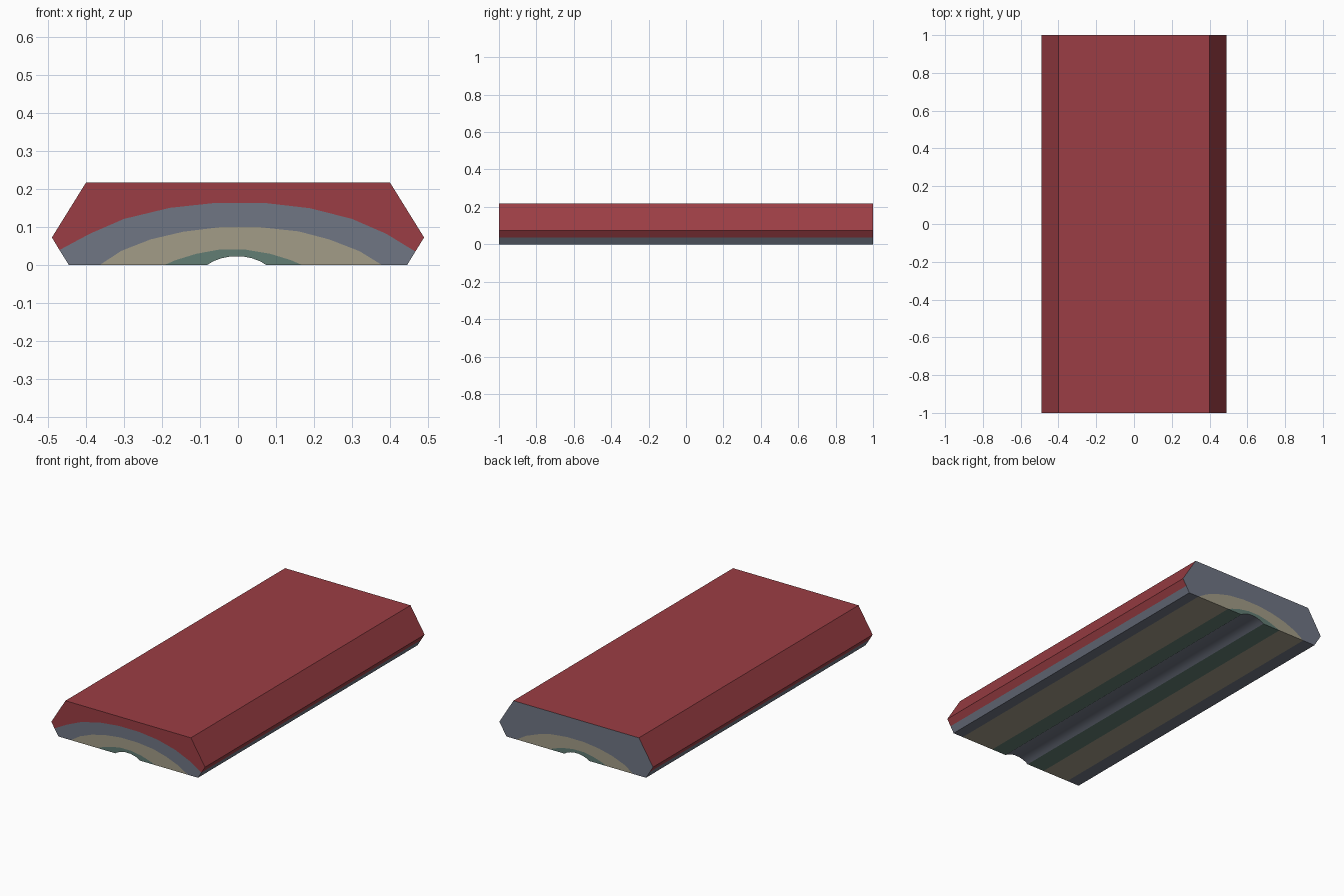
import bpy, bmesh

if "Cube" in bpy.data.objects:
    bpy.data.objects.remove(bpy.data.objects["Cube"])

HALF = 1.0  # half length along y


def material(name, rgb):
    m = bpy.data.materials.new(name)
    m.diffuse_color = (*rgb, 1)
    m.use_nodes = True
    m.node_tree.nodes["Principled BSDF"].inputs["Base Color"].default_value = m.diffuse_color
    return m


RED, GREY, TAN, GREEN = range(4)
mats = [material("red", (0.33, 0.048, 0.058)),
        material("slate_grey", (0.162, 0.181, 0.231)),
        material("tan", (0.36, 0.332, 0.242)),
        material("green", (0.122, 0.205, 0.174))]

# Cross-section curves (x, z), each running left to right
rim = [(-0.49, 0.073), (-0.40, 0.218), (0.40, 0.218), (0.49, 0.073)]
arc_outer = [(-0.47, 0.04), (-0.39, 0.083), (-0.30, 0.122), (-0.18, 0.151), (-0.06, 0.164),
             (0.07, 0.164), (0.19, 0.15), (0.30, 0.122), (0.39, 0.083), (0.467, 0.036)]
arc_middle = [(-0.365, 0), (-0.307, 0.038), (-0.23, 0.068), (-0.145, 0.088), (-0.05, 0.1),
              (0.06, 0.1), (0.16, 0.089), (0.24, 0.068), (0.32, 0.037), (0.38, 0)]
arc_inner = [(-0.195, 0), (-0.165, 0.013), (-0.11, 0.03), (-0.05, 0.041), (0.02, 0.041),
             (0.085, 0.03), (0.14, 0.013), (0.17, 0)]
groove = [(-0.082, 0), (-0.066, 0.01), (-0.045, 0.018), (-0.02, 0.023), (0.013, 0.023),
          (0.038, 0.018), (0.059, 0.01), (0.075, 0)]
foot = [(-0.445, 0)], [(0.445, 0)]

# Nested bands: outline, front colour, back colour, wall colour
bands = [(rim + arc_outer[::-1], RED, GREY),
         (foot[0] + arc_outer + foot[1] + arc_middle[::-1], GREY, GREY),
         (arc_middle + arc_inner[::-1], TAN, TAN),
         (arc_inner + groove[::-1], GREEN, GREEN)]

bm = bmesh.new()
verts = {}


def vert(p, y):
    if (p, y) not in verts:
        verts[p, y] = bm.verts.new((p[0], y, p[1]))
    return verts[p, y]


# End faces, collecting outline edges
owners = {}
for outline, front, back in bands:
    for y, colour in ((-HALF, front), (HALF, back)):
        bm.faces.new([vert(p, y) for p in outline]).material_index = colour
    for a, b in zip(outline, outline[1:] + outline[:1]):
        owners.setdefault(frozenset((a, b)), []).append((a, b, front))

# Long walls along outline edges that belong to one band only
for users in owners.values():
    if len(users) > 1:
        continue
    a, b, colour = users[0]
    f = bm.faces.new([vert(a, -HALF), vert(b, -HALF), vert(b, HALF), vert(a, HALF)])
    in_groove = a in groove and b in groove
    f.material_index = GREY if in_groove else colour
    f.smooth = in_groove

bmesh.ops.recalc_face_normals(bm, faces=bm.faces)
bmesh.ops.triangulate(bm, faces=[f for f in bm.faces if len(f.verts) > 4])
mesh = bpy.data.meshes.new("layered_plank")
bm.to_mesh(mesh)
bm.free()
for m in mats:
    mesh.materials.append(m)
plank = bpy.data.objects.new("layered_plank", mesh)
bpy.context.collection.objects.link(plank)
